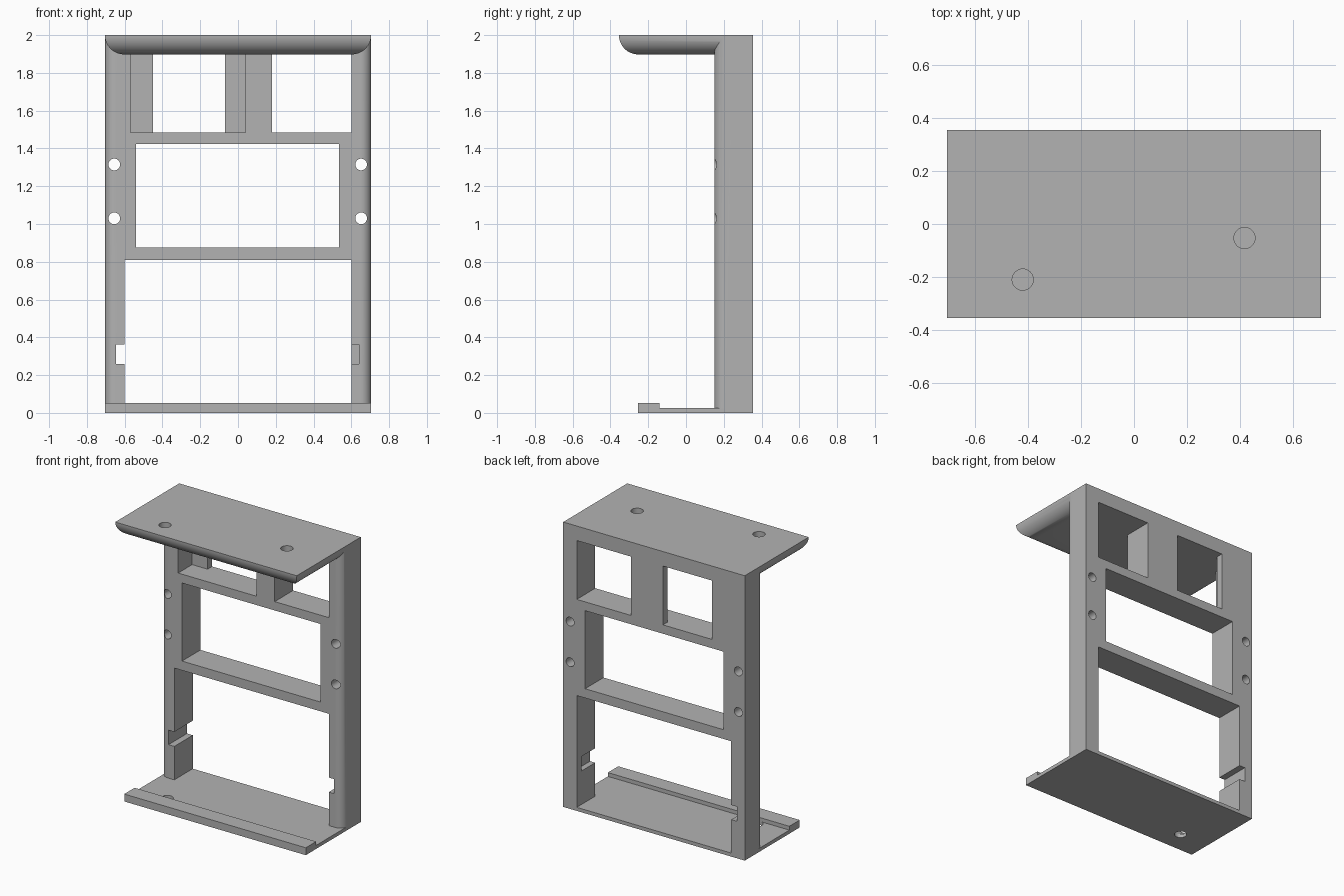
import bpy, bmesh
from math import sin, cos, pi

cube = bpy.data.objects.get("Cube")
if cube:
    bpy.data.objects.remove(cube, do_unlink=True)

W, BACK, FRONT = 0.705, 0.355, 0.15   # half width, back and front of the upright frame

grey = bpy.data.materials.new("plain grey")
grey.use_nodes = True
colour = (0.45, 0.45, 0.45, 1)
grey.diffuse_color = colour
grey.node_tree.nodes["Principled BSDF"].inputs["Base Color"].default_value = colour


def loft(name, rings):
    """Solid skinned through rings of points, capped at both ends."""
    bm = bmesh.new()
    loops = [[bm.verts.new(p) for p in ring] for ring in rings]
    n = len(loops[0])
    for a, b in zip(loops, loops[1:]):
        for i in range(n):
            j = (i + 1) % n
            bm.faces.new((a[i], a[j], b[j], b[i]))
    bm.faces.new(loops[0])
    bm.faces.new(loops[-1])
    bmesh.ops.recalc_face_normals(bm, faces=bm.faces)
    mesh = bpy.data.meshes.new(name)
    bm.to_mesh(mesh)
    bm.free()
    obj = bpy.data.objects.new(name, mesh)
    bpy.context.collection.objects.link(obj)
    mesh.materials.append(grey)
    return obj


def rect(x0, x1, y0, y1, z):
    return [(x0, y0, z), (x1, y0, z), (x1, y1, z), (x0, y1, z)]


def box(name, x0, x1, y0, y1, z0, z1):
    return loft(name, [rect(x0, x1, y0, y1, z0), rect(x0, x1, y0, y1, z1)])


def rod(name, x, c, r, start, end, along_y=False):
    rings = []
    for t in (start, end):
        pts = [(x + r * cos(k * pi / 16), c + r * sin(k * pi / 16)) for k in range(32)]
        rings.append([(u, t, v) if along_y else (u, v, t) for u, v in pts])
    return loft(name, rings)


def combine(target, tool, operation):
    bpy.context.view_layer.objects.active = target
    mod = target.modifiers.new("combine", "BOOLEAN")
    mod.operation, mod.object, mod.solver = operation, tool, "EXACT"
    bpy.ops.object.modifier_apply(modifier=mod.name)
    bpy.data.objects.remove(tool, do_unlink=True)


# Upright with rounded front corners
R = 0.055
arc = [(W - R + R * cos(k * pi / 24), FRONT + R - R * sin(k * pi / 24)) for k in range(13)]
outline = [(W, BACK)] + arc + [(-x, y) for x, y in reversed(arc)] + [(-W, BACK)]
frame = loft("bracket_frame", [[(x, y, z) for x, y in outline] for z in (0, 2)])

# Top shelf with rounded lower edges on the front and sides
S = 0.102
rings = []
for k in range(17):
    a = k * pi / 32
    inset = S * (1 - cos(a))
    rings.append(rect(-W + inset, W - inset, -0.355 + inset, 0.25, 2 - S * sin(a)))
combine(frame, loft("top_shelf", rings), "UNION")

# Bottom plate and its front lip
combine(frame, box("bottom_plate", -W, W, -0.255, BACK, 0, 0.025), "UNION")
combine(frame, box("front_lip", -W, W, -0.255, -0.14, 0, 0.052), "UNION")

# Openings through the upright, the upper left one with a wider front pocket
WALL = BACK - 0.05
for x0, x1, y0, y1, z0, z1 in (
        (-0.6, 0.6, 0.1, 0.4, 0.025, 0.81),
        (-0.54, 0.535, 0.1, 0.4, 0.875, 1.423),
        (0.18, 0.6, 0.1, 0.4, 1.485, 1.898),
        (-0.45, -0.07, 0.1, 0.4, 1.485, 1.898),
        (-0.57, 0.04, 0.1, WALL, 1.485, 1.898),
        (-0.645, -0.5, 0.1, 0.4, 0.26, 0.362),
        (0.5, 0.64, 0.1, WALL, 0.26, 0.362)):
    combine(frame, box("opening", x0, x1, y0, y1, z0, z1), "DIFFERENCE")

# Screw holes in the side posts
for x in (-0.655, 0.652):
    for z in (1.03, 1.315):
        combine(frame, rod("screw_hole", x, z, 0.031, 0.1, 0.4, True), "DIFFERENCE")

# Holes in the shelf and the bottom plate
for x, y, z in ((-0.42, -0.21, 2), (0.417, -0.053, 2), (-0.48, -0.1, 0)):
    combine(frame, rod("plate_hole", x, y, 0.04, z - 0.15, z + 0.15), "DIFFERENCE")

# Smooth the rounded edges, keep the corners sharp
bpy.ops.object.select_all(action="DESELECT")
frame.select_set(True)
bpy.context.view_layer.objects.active = frame
bpy.ops.object.shade_smooth_by_angle(angle=pi / 6)
